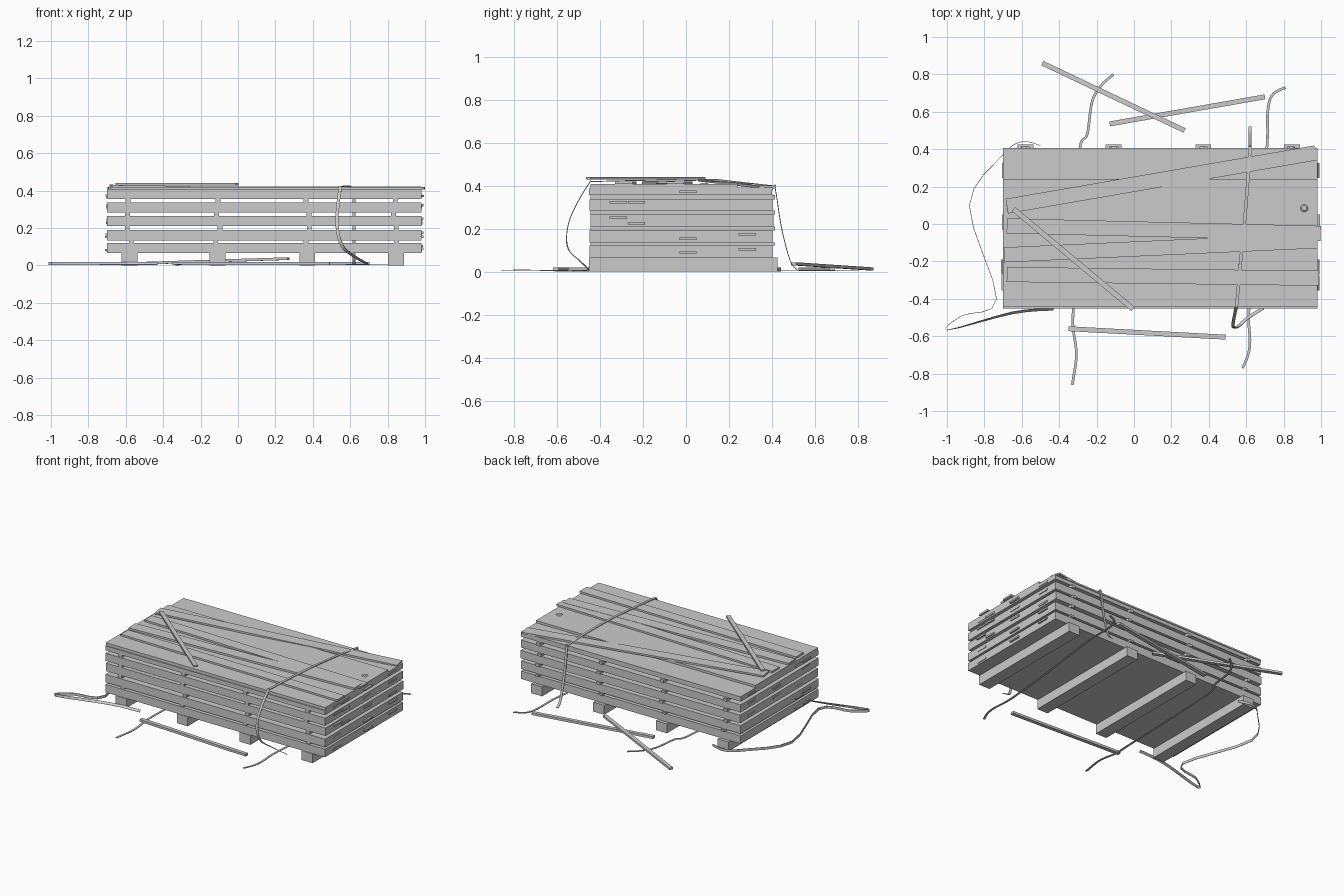
import bpy, bmesh, random
from mathutils import Vector

random.seed(4)
grey = bpy.data.materials.new("weathered grey")
grey.diffuse_color = (0.6, 0.6, 0.6, 1)


def finish(name, bm):
    bmesh.ops.recalc_face_normals(bm, faces=bm.faces)
    me = bpy.data.meshes.new(name)
    bm.to_mesh(me)
    bm.free()
    me.materials.append(grey)
    ob = bpy.data.objects.new(name, me)
    bpy.context.collection.objects.link(ob)
    return ob


def sweep(name, pts, wides, width, thick):
    """Rectangular section swept along pts; wides = direction of the wide side at each point."""
    bm = bmesh.new()
    rings = []
    for i, p in enumerate(pts):
        t = (pts[min(i + 1, len(pts) - 1)] - pts[max(i - 1, 0)]).normalized()
        w = wides[i] - t * wides[i].dot(t)
        w.normalize()
        n = t.cross(w)
        rings.append([bm.verts.new(p + w * a * width / 2 + n * b * thick / 2)
                      for a, b in ((-1, -1), (1, -1), (1, 1), (-1, 1))])
    for r, s in zip(rings, rings[1:]):
        for k in range(4):
            bm.faces.new((r[k], r[(k + 1) % 4], s[(k + 1) % 4], s[k]))
    bm.faces.new(rings[0])
    bm.faces.new(rings[-1])
    return finish(name, bm)


def box(name, x0, x1, y0, y1, z0, z1):
    y, z = (y0 + y1) / 2, (z0 + z1) / 2
    return sweep(name, [Vector((x0, y, z)), Vector((x1, y, z))], [Vector((0, 1, 0))] * 2, y1 - y0, z1 - z0)


def board(name, a, b, width, thick):
    a, b = Vector(a), Vector(b)
    side = Vector((0, 0, 1)).cross(b - a)
    return sweep(name, [a, b], [side, side], width, thick)


def strap(name, ctrl, wides, width=0.016, thick=0.004, steps=6):
    """Smooth band through the control points."""
    c = [Vector(p) for p in ctrl]
    w = [Vector(v) for v in wides]
    pts, ws = [], []
    for i in range(len(c) - 1):
        p0, p1, p2, p3 = c[max(i - 1, 0)], c[i], c[i + 1], c[min(i + 2, len(c) - 1)]
        for k in range(steps):
            t = k / steps
            pts.append(0.5 * (2 * p1 + (p2 - p0) * t + (2 * p0 - 5 * p1 + 4 * p2 - p3) * t * t
                              + (3 * p1 - p0 - 3 * p2 + p3) * t ** 3))
            ws.append(w[i].lerp(w[i + 1], t))
    return sweep(name, pts + [c[-1]], ws + [w[-1]], width, thick)


# bearers under the stack
bearers = (-0.58, -0.11, 0.37, 0.845)
for x in bearers:
    box("bearer", x - 0.042, x + 0.042, -0.452, 0.425, 0, 0.065)

# layers of timber, with protruding board ends and spacer sticks between
levels = ((0.065, 0.12), (0.134, 0.19), (0.21, 0.265), (0.283, 0.335), (0.356, 0.387))
for i, (z0, z1) in enumerate(levels):
    d = random.uniform(-0.005, 0.005)
    box("timber_layer", -0.70, 0.98, -0.446 + d, 0.405 + d, z0, z1)
    for y in (-0.315, -0.23, 0.01, 0.285):
        z = z0 + random.uniform(0.012, z1 - z0 - 0.01)
        s = random.uniform(-0.007, 0.009)
        box("protruding_board", -0.705 + s, 0.985 + s, y - 0.04, y + 0.04, z - 0.006, z + 0.006)
    if i:
        for x in bearers:
            x += random.uniform(-0.015, 0.015)
            box("spacer_stick", x - 0.013, x + 0.013, -0.445, 0.415, levels[i - 1][1], z0)

# upper board course, lower along the back edge
box("upper_boards", -0.70, 0.98, -0.445, 0.24, 0.387, 0.407)
box("back_upper_board", -0.70, 0.98, 0.24, 0.405, 0.38, 0.391)

# loose boards lying on top
board("loose_board", (-0.68, 0.095, 0.425), (0.97, 0.38, 0.393), 0.08, 0.012)
board("loose_board", (-0.68, -0.01, 0.413), (0.998, -0.05, 0.413), 0.08, 0.013)
board("loose_board", (-0.695, -0.165, 0.413), (0.98, -0.09, 0.415), 0.08, 0.013)
board("loose_board", (-0.68, -0.27, 0.413), (0.99, -0.29, 0.413), 0.08, 0.013)

# knot in the top boards
bm = bmesh.new()
bmesh.ops.create_cone(bm, cap_ends=True, segments=12, radius1=0.022, radius2=0.014, depth=0.006)
bmesh.ops.translate(bm, verts=bm.verts, vec=(0.91, 0.085, 0.409))
finish("wood_knot", bm)

# loose sticks on the stack and on the ground
board("top_stick", (-0.645, 0.08, 0.434), (-0.005, -0.455, 0.434), 0.028, 0.012)
board("front_ground_stick", (-0.35, -0.56, 0.011), (0.49, -0.605, 0.011), 0.026, 0.016)
board("back_ground_stick", (-0.13, 0.535, 0.01), (0.70, 0.68, 0.01), 0.026, 0.016)
board("back_leaning_stick", (-0.49, 0.86, 0.012), (0.27, 0.50, 0.036), 0.026, 0.014)

# band hanging over the stack
X, Z = (1, 0, 0), (0, 0, 1)
over = [(0.62, 0.52, 0.006), (0.62, 0.485, 0.05), (0.62, 0.445, 0.2), (0.62, 0.416, 0.38), (0.62, 0.40, 0.397),
        (0.61, 0.25, 0.412), (0.59, 0.0, 0.424), (0.57, -0.2, 0.424), (0.55, -0.42, 0.418),
        (0.545, -0.452, 0.408), (0.53, -0.53, 0.27), (0.535, -0.555, 0.17), (0.56, -0.545, 0.1),
        (0.61, -0.50, 0.055), (0.69, -0.45, 0.008)]
strap("over_band", over, [X] * 12 + [(0.9, -0.2, 0.3), (0.6, -0.7, 0.5), (0.4, -0.8, 0.4)], 0.017)

# bands running flat below the stack
strap("under_band", [(-0.11, 0.80, 0.006), (-0.18, 0.735, 0.006), (-0.225, 0.65, 0.006), (-0.25, 0.48, 0.006),
                     (-0.29, 0.40, 0.006), (-0.31, 0, 0.006), (-0.325, -0.45, 0.006), (-0.325, -0.56, 0.002),
                     (-0.308, -0.70, 0.006), (-0.33, -0.86, 0.006)], [X] * 10, 0.014)
strap("under_band", [(0.81, 0.73, 0.006), (0.74, 0.69, 0.006), (0.715, 0.60, 0.006), (0.71, 0.40, 0.006),
                     (0.66, 0, 0.006), (0.615, -0.45, 0.006), (0.62, -0.62, 0.006),
                     (0.61, -0.70, 0.006), (0.58, -0.77, 0.006)], [(0.8, -0.5, 0)] + [X] * 8, 0.014)

# kinked band standing on edge to the left
F = (0.1, 0.7, 0.7)
strap("side_band", [(-0.43, -0.455, 0.01), (-0.65, -0.475, 0.01), (-0.998, -0.567, 0.01), (-0.92, -0.49, 0.01),
                    (-0.735, -0.40, 0.01), (-0.88, 0.10, 0.01), (-0.70, 0.37, 0.01), (-0.60, 0.44, 0.01),
                    (-0.50, 0.42, 0.01)], [F, F] + [Z] * 7, 0.018, 0.003, steps=4)
